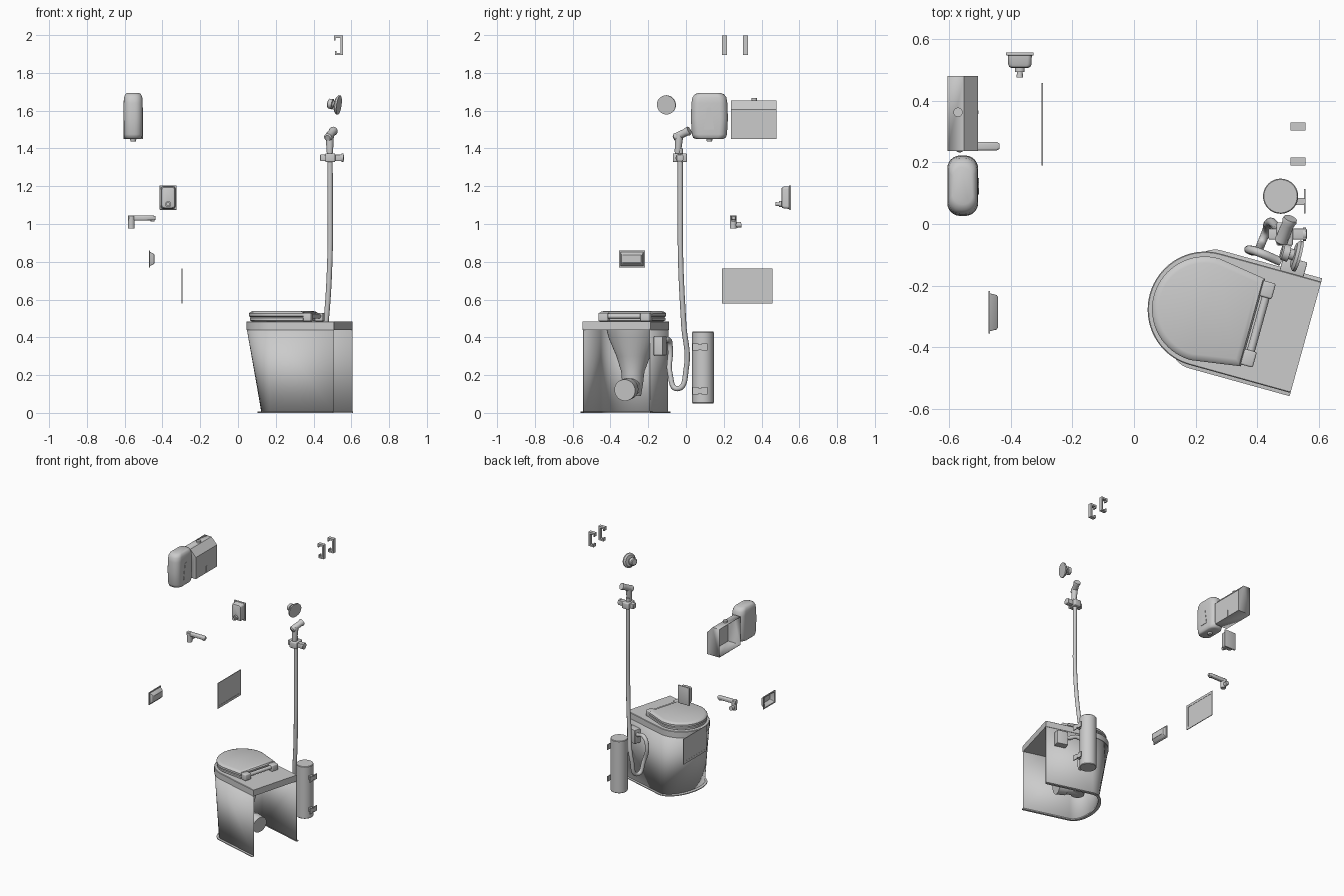
import bpy, bmesh, math
from mathutils import Matrix, Vector

if "Cube" in bpy.data.objects:
    bpy.data.objects.remove(bpy.data.objects["Cube"])

# Toilet frame: local x runs from back to front of the bowl, z up
TOILET = Matrix.Translation((.557, -.367, 0)) @ Matrix.Rotation(math.radians(164.5), 4, 'Z')
IDENT = Matrix.Identity(4)


def finish(name, bm, angle=35, m=IDENT, shell=0):
    bmesh.ops.transform(bm, matrix=m, verts=bm.verts)
    me = bpy.data.meshes.new(name)
    bm.to_mesh(me)
    bm.free()
    me.shade_smooth()
    me.set_sharp_from_angle(angle=math.radians(angle))
    ob = bpy.data.objects.new(name, me)
    bpy.context.collection.objects.link(ob)
    if shell:
        mod = ob.modifiers.new("shell", 'SOLIDIFY')
        mod.thickness, mod.offset = shell, -1
    return ob


def loft(name, rings, cyclic=True, caps=(True, True), m=IDENT, shell=0, angle=35):
    bm = bmesh.new()
    vs = [[bm.verts.new(p) for p in r] for r in rings]
    n = len(rings[0])
    for a, b in zip(vs, vs[1:]):
        for i in range(n if cyclic else n - 1):
            j = (i + 1) % n
            bm.faces.new((a[i], a[j], b[j], b[i]))
    if caps[0]:
        bm.faces.new(vs[0])
    if caps[1]:
        bm.faces.new(vs[-1])
    bmesh.ops.recalc_face_normals(bm, faces=bm.faces)
    return finish(name, bm, angle, m, shell)


def prism(name, pts, vec, m=IDENT, open_dir=None, shell=0):
    v = Vector(vec)
    bm = bmesh.new()
    a = [bm.verts.new(p) for p in pts]
    b = [bm.verts.new(Vector(p) + v) for p in pts]
    bm.faces.new(a)
    bm.faces.new(b)
    for i in range(len(a)):
        j = (i + 1) % len(a)
        bm.faces.new((a[i], a[j], b[j], b[i]))
    bmesh.ops.recalc_face_normals(bm, faces=bm.faces)
    if open_dir:
        bm.normal_update()
        gone = [f for f in bm.faces if f.normal.dot(Vector(open_dir)) > .9]
        bmesh.ops.delete(bm, geom=gone, context='FACES')
    return finish(name, bm, 30, m, shell)


def box(name, lo, hi, bevel=0, m=IDENT):
    bm = bmesh.new()
    bmesh.ops.create_cube(bm, size=1)
    for v in bm.verts:
        v.co = [lo[i] + (v.co[i] + .5) * (hi[i] - lo[i]) for i in range(3)]
    if bevel:
        bmesh.ops.bevel(bm, geom=bm.edges[:], offset=bevel, segments=3, profile=.5, affect='EDGES')
    return finish(name, bm, 35, m)


def turned(name, p0, p1, profile, n=32, m=IDENT):
    """Rings of (distance fraction, radius) along the line p0-p1."""
    p0, p1 = Vector(p0), Vector(p1)
    q = (p1 - p0).to_track_quat('Z', 'Y')
    rings = [[p0.lerp(p1, t) + q @ Vector((r * math.cos(k * math.tau / n), r * math.sin(k * math.tau / n), 0))
              for k in range(n)] for t, r in profile]
    return loft(name, rings, m=m)


def tube(name, pts, r, m=IDENT):
    cu = bpy.data.curves.new(name, 'CURVE')
    cu.dimensions, cu.bevel_depth, cu.bevel_resolution, cu.resolution_u = '3D', r, 4, 10
    cu.use_fill_caps = True
    sp = cu.splines.new('BEZIER')
    sp.bezier_points.add(len(pts) - 1)
    for bp, p in zip(sp.bezier_points, pts):
        bp.co = m @ Vector(p)
        bp.handle_left_type = bp.handle_right_type = 'AUTO'
    ob = bpy.data.objects.new(name, cu)
    bpy.context.collection.objects.link(ob)


def dring(u0, hw, back, ru, z, uc=.34, n=32):
    """D-shaped outline: straight back, half-ellipse front."""
    arc = [(uc + ru * math.cos(a), hw * math.sin(a), z)
           for a in (-math.pi / 2 + math.pi * k / n for k in range(n + 1))]
    return [(u0, -back, z)] + arc + [(u0, back, z)]


def rrect(hx, hy, r, f, n=6):
    """Rounded rectangle mapped to space through f(a, b)."""
    out = []
    for q, (sx, sy) in enumerate(((1, 1), (-1, 1), (-1, -1), (1, -1))):
        for k in range(n + 1):
            a = (q + k / n) * math.pi / 2
            out.append(f(sx * (hx - r) + r * math.cos(a), sy * (hy - r) + r * math.sin(a)))
    return out


# Toilet: open-backed pedestal sheet, rim slab, seat, lid, hinges
loft("toilet_pedestal", [dring(0, .185, .185, .183, .445), dring(0, .185, .185, .098, .008)],
     False, (False, False), TOILET, .004)
loft("pedestal_foot", [dring(0, w, w, r, z) for w, r, z in
     ((.182, .094, .008), (.198, .118, .006), (.198, .118, 0), (.182, .094, 0))] +
     [dring(0, .182, .182, .094, .008)], False, (False, False), TOILET)
loft("toilet_rim", [dring(0, .187, .187, .185, .44), dring(0, .187, .187, .185, .482),
     dring(0, .184, .184, .182, .485)], m=TOILET)
loft("seat", [dring(.19, .158, .135, .158, .485), dring(.18, .167, .145, .167, .49),
     dring(.18, .167, .145, .167, .503), dring(.19, .16, .138, .16, .508)], m=TOILET)
loft("lid", [dring(.19, .162, .138, .162, .507), dring(.178, .171, .147, .171, .512),
     dring(.178, .171, .147, .171, .526), dring(.184, .165, .141, .165, .534),
     dring(.2, .15, .128, .15, .539)], m=TOILET)
for s in (-1, 1):
    v = s * .115
    box("hinge_block", (.14, v - .026, .485), (.185, v + .026, .53), .006, TOILET)
turned("hinge_bar", (.16, -.13, .512), (.16, .13, .512), ((0, .013), (1, .013)), 16, TOILET)

# Bowl and outlet pipe inside the pedestal
loft("bowl", [[(uc + r * math.cos(k * math.tau / 32), r * math.sin(k * math.tau / 32), z) for k in range(32)]
     for uc, r, z in ((.34, .145, .442), (.34, .135, .4), (.33, .09, .3), (.32, .062, .22),
                      (.315, .055, .15), (.315, .045, .09))], m=TOILET)
turned("outlet_pipe", (.32, 0, .14), (.16, 0, .12), ((0, .05), (.6, .05), (.6, .057), (1, .057)), 32, TOILET)

# Hand shower: valve box, hose, bracket, handset
box("valve_box", (.06, -.235, .305), (.14, -.186, .405), .003, TOILET)
tube("shower_hose", [(.487, -.03, 1.4), (.488, -.03, 1.1), (.486, -.028, .8), (.465, -.012, .47),
     (.435, .002, .24), (.42, -.045, .128), (.40, -.085, .21), (.372, -.083, .33), (.40, -.09, .385),
     (.475, -.122, .37)], .014)
box("bracket_arm", (.435, -.05, 1.333), (.56, -.015, 1.368), .004)
box("bracket_clamp", (.462, -.07, 1.328), (.515, .005, 1.374), .006)
turned("bracket_wall_plate", (.548, -.033, 1.35), (.558, -.033, 1.35), ((0, .022), (1, .022)))
turned("handset_grip", (.486, -.045, 1.36), (.486, -.035, 1.475), ((0, .013), (.2, .017), (1, .022)))
turned("handset_head", (.474, -.062, 1.455), (.507, .018, 1.495),
       ((0, .015), (.08, .022), (.75, .02), (.9, .024), (1, .022)))

# Wall knob
turned("wall_knob", (.535, -.105, 1.63), (.477, -.089, 1.638),
       ((0, .051), (.15, .051), (.3, .04), (.32, .018), (.55, .018), (.58, .028), (.93, .026), (1, .02)))

# Brush canister with two clips
turned("brush_canister", (.475, .09, .05), (.475, .09, .43),
       ((0, .054), (.01, .057), (.99, .057), (1, .054)), 40)
for z in (.117, .348):
    box("clip_stem", (.52, .062, z - .014), (.552, .084, z + .014))
    for y in (.034, .081):
        box("clip_plate", (.55, y, z - .019), (.556, y + .033, z + .019))
    box("clip_bridge", (.55, .06, z - .012), (.555, .086, z + .012))

# Coat hooks
HOOK = [(.555, 1.895), (.513, 1.895), (.513, 1.917), (.522, 1.917), (.522, 1.906), (.543, 1.906),
        (.543, 1.984), (.516, 1.984), (.516, 1.972), (.507, 1.972), (.507, 1.997), (.555, 1.997)]
for y in (.203, .316):
    prism("coat_hook", [(x, y - .013, z) for x, z in HOOK], (0, .026, 0))

# Hand dryer
loft("hand_dryer", [rrect(hx, hy, min(hx * .9, .042), lambda a, b, z=z: (-.555 + a, .124 + b, z))
     for hx, hy, z in ((.04, .07, 1.45), (.047, .086, 1.456), (.049, .093, 1.475), (.05, .098, 1.56),
                       (.05, .095, 1.64), (.048, .09, 1.67), (.042, .078, 1.686), (.032, .06, 1.694))], angle=50)
prism("dryer_window", [(-.509, y, z) for y, z in ((.095, 1.5), (.149, 1.5), (.134, 1.61), (.129, 1.616),
                                                 (.115, 1.616), (.11, 1.61))], (.006, 0, 0))
turned("dryer_nozzle", (-.555, .124, 1.455), (-.555, .124, 1.438), ((0, .018), (1, .014)))

# Towel box, open at the back
prism("towel_box", [(x, .237, z) for x, z in ((-.605, 1.655), (-.55, 1.655), (-.505, 1.607),
      (-.505, 1.45), (-.605, 1.45))], (0, .243, 0), open_dir=(-1, 0, 0), shell=.004)
turned("towel_box_lock", (-.57, .362, 1.65), (-.57, .362, 1.668), ((0, .015), (1, .015)))
box("towel_box_slot", (-.508, .356, 1.45), (-.504, .368, 1.5))

# Tap with a long spout
turned("tap_body", (-.565, .25, .975), (-.565, .25, 1.045), ((0, .018), (.95, .018), (1, .015)))
loft("tap_spout", [rrect(w, h, .007, lambda a, b, x=x: (x, .252 + a, 1.032 + b), 4) for x, w, h in
     ((-.583, .014, .013), (-.5, .014, .013), (-.445, .014, .012), (-.436, .009, .009))])
turned("tap_outlet", (-.452, .252, 1.03), (-.452, .252, 1.014), ((0, .011), (1, .01)), 20)
turned("tap_knob", (-.565, .25, .993), (-.565, .293, .997), ((0, .01), (.4, .01), (.42, .015), (1, .015)), 20)

# Soap dispenser
box("soap_back_plate", (-.415, .546, 1.075), (-.325, .556, 1.205), .003)
loft("soap_dispenser", [rrect(w, h, .014, lambda a, b, y=y: (-.37 + a, y, 1.14 + b))
     for y, w, h in ((.548, .039, .06), (.518, .038, .058), (.509, .034, .054), (.506, .028, .048))])
turned("soap_nozzle", (-.37, .51, 1.105), (-.37, .475, 1.105), ((0, .016), (.5, .016), (.52, .009), (1, .011)), 24)

# Recessed holder, hollow towards the wall
loft("paper_holder", [rrect(w, h, .003, lambda a, b, x=x: (x, -.286 + a, .815 + b), 3) for x, w, h in
     ((-.472, .058, .036), (-.472, .069, .045), (-.466, .069, .045), (-.466, .061, .038), (-.445, .056, .026),
      (-.441, .05, .021), (-.444, .048, .02), (-.472, .058, .036))], caps=(False, False))
box("paper_holder_front", (-.444, -.335, .795), (-.441, -.237, .835))

# Wall panel with raised frame
Y0, Y1, Z0, Z1, B = .19, .457, .58, .765, .018
box("panel_sheet", (-.299, Y0 + .002, Z0 + .002), (-.297, Y1 - .002, Z1 - .002))
for z in (Z0, Z1 - B):
    box("panel_rail", (-.3, Y0, z), (-.295, Y1, z + B))
for y in (Y0, Y1 - B):
    box("panel_stile", (-.3, y, Z0 + B), (-.295, y + B, Z1 - B))
